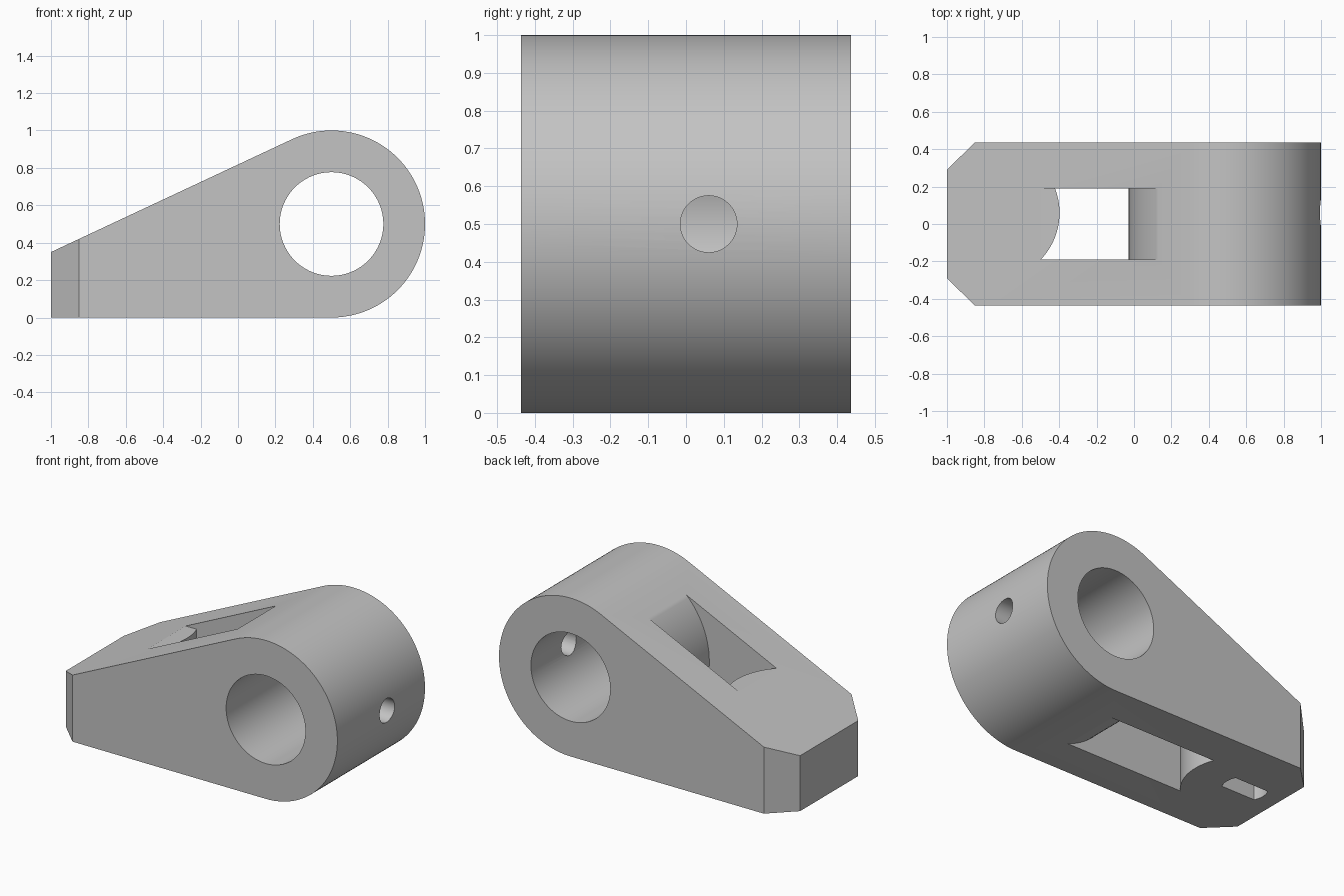
import bpy, bmesh
from math import sin, cos, radians, sqrt, acos, atan2, degrees, asin

cube = bpy.data.objects.get("Cube")
if cube:
    bpy.data.objects.remove(cube, do_unlink=True)

CX, CZ, R = 0.5, 0.5, 0.5          # eye centre and outer radius
HALF_W = 0.437                     # half width of the body
PIVOT = (-0.76, 0.06)              # pivot socket centre in plan


def arc(cx, cy, r, start, end, n=48):
    step = radians(end - start) / n
    return [(cx + r * cos(radians(start) + i * step),
             cy + r * sin(radians(start) + i * step)) for i in range(n + 1)]


def circle(cx, cy, r, n=96):
    return arc(cx, cy, r, 0, 360, n)[:-1]


def prism(name, outline, axis, lo, hi):
    """Extrude a 2D outline along one axis."""
    place = {"x": lambda a, b, t: (t, a, b),
             "y": lambda a, b, t: (a, t, b),
             "z": lambda a, b, t: (a, b, t)}[axis]
    bm = bmesh.new()
    ends = [[bm.verts.new(place(a, b, t)) for a, b in outline] for t in (lo, hi)]
    for ring in ends:
        bm.faces.new(ring)
    for i in range(len(outline)):
        j = (i + 1) % len(outline)
        bm.faces.new((ends[0][i], ends[0][j], ends[1][j], ends[1][i]))
    bmesh.ops.recalc_face_normals(bm, faces=bm.faces)
    mesh = bpy.data.meshes.new(name)
    bm.to_mesh(mesh)
    bm.free()
    obj = bpy.data.objects.new(name, mesh)
    bpy.context.collection.objects.link(obj)
    return obj


def combine(target, tool, operation="DIFFERENCE"):
    """Apply a boolean and discard the cutter."""
    mod = target.modifiers.new("cut", "BOOLEAN")
    mod.operation = operation
    mod.solver = "EXACT"
    mod.object = tool
    bpy.context.view_layer.objects.active = target
    bpy.ops.object.modifier_apply(modifier=mod.name)
    bpy.data.objects.remove(tool, do_unlink=True)


# Side profile: round eye with a straight taper to the nose
nose_z = 0.35
dx, dz = -1 - CX, nose_z - CZ
tangent = degrees(atan2(dz, dx) + 2 * acos(-1) - acos(R / sqrt(dx * dx + dz * dz))) % 360
tx, tz = CX + R * cos(radians(tangent)), CZ + R * sin(radians(tangent))
slope = (tz - nose_z) / (tx + 1)
profile = arc(CX, CZ, R, -90, tangent, 80) + [(-1.2, nose_z - 0.2 * slope), (-1.2, 0)]
body = prism("lever_body", profile, "y", -0.6, 0.6)

# Plan outline: trims the width and chamfers the nose corners
plan = [(-1, -0.29), (-0.85, -HALF_W), (1.2, -HALF_W),
        (1.2, HALF_W), (-0.85, HALF_W), (-1, 0.29)]
combine(body, prism("plan_trim", plan, "z", -0.3, 1.3), "INTERSECT")

# Main bore
combine(body, prism("bore", circle(CX, CZ, 0.277), "y", -1, 1))

# Small cross hole from the round end into the bore
combine(body, prism("cross_hole", circle(0.06, 0.5, 0.075, 48), "x", 0.55, 1.2))

# Central slot, concentric with the eye, leaving a round shoulder at the nose end
slot = prism("slot", [(-0.5, -0.02)] + arc(CX, CZ, 0.53, 259, 100) + [(-0.5, 1.1)],
             "y", -0.19, 0.19)
shoulder_z = nose_z + 0.5 * slope + 0.0005
combine(slot, prism("shoulder", circle(*PIVOT, 0.362, 128), "z", -0.5, shoulder_z))
combine(body, slot)

# Blind socket under the nose: a circle with two flats
flat = degrees(asin(0.06 / 0.132))
socket = (arc(*PIVOT, 0.132, -flat, flat, 12)
          + arc(*PIVOT, 0.132, 180 - flat, 180 + flat, 12))
combine(body, prism("socket", socket, "z", -0.2, 0.25))

# Single grey finish
grey = bpy.data.materials.new("plain_grey")
grey.use_nodes = True
colour = (0.55, 0.55, 0.55, 1)
grey.diffuse_color = colour
grey.node_tree.nodes["Principled BSDF"].inputs["Base Color"].default_value = colour
body.data.materials.clear()
body.data.materials.append(grey)
for face in body.data.polygons:
    face.material_index = 0

bpy.ops.object.select_all(action="DESELECT")
body.select_set(True)
bpy.context.view_layer.objects.active = body
bpy.ops.object.shade_smooth_by_angle(angle=radians(20))
